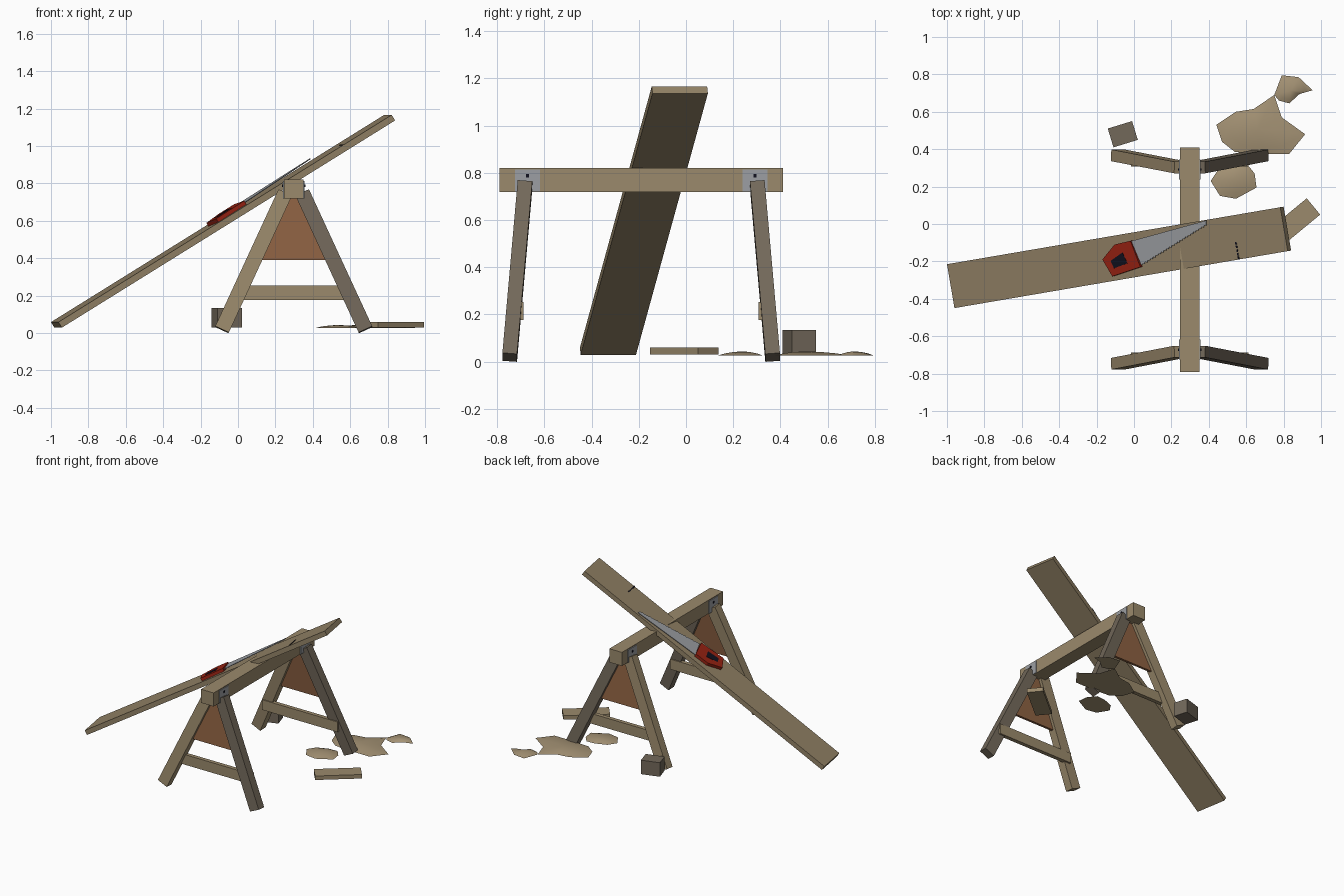
import bpy, bmesh, math
from mathutils import Vector, Matrix

if "Cube" in bpy.data.objects:
    bpy.data.objects.remove(bpy.data.objects["Cube"])


def material(name, rgb):
    m = bpy.data.materials.new(name)
    lin = [(c / 255 / 12.92) if c < 11 else ((c / 255 + 0.055) / 1.055) ** 2.4 for c in rgb]
    m.diffuse_color = (*lin, 1)
    m.use_nodes = True
    m.node_tree.nodes["Principled BSDF"].inputs["Base Color"].default_value = m.diffuse_color
    return m


WOOD = material("light wood", (155, 138, 108))
DARK = material("weathered wood", (114, 104, 90))
BOARD = material("plank wood", (146, 130, 102))
PANEL = material("brown panel", (142, 98, 66))
METAL = material("grey metal", (156, 159, 163))
RED = material("red paint", (152, 34, 18))
BLACK = material("dark navy", (16, 16, 30))
DUST = material("sawdust", (164, 146, 116))


def finish(name, bm, mat):
    bmesh.ops.recalc_face_normals(bm, faces=bm.faces)
    me = bpy.data.meshes.new(name)
    bm.to_mesh(me)
    bm.free()
    me.materials.append(mat)
    ob = bpy.data.objects.new(name, me)
    bpy.context.collection.objects.link(ob)
    return ob


def box(name, centre, size, mat, rot=Matrix()):
    bm = bmesh.new()
    bmesh.ops.create_cube(bm, size=1, matrix=Matrix.Translation(centre) @ rot @ Matrix.Diagonal((*size, 1)))
    return finish(name, bm, mat)


def prism(name, bottom, top, mat):
    bm = bmesh.new()
    a = [bm.verts.new(p) for p in bottom]
    b = [bm.verts.new(p) for p in top]
    bm.faces.new(a)
    bm.faces.new(b)
    n = len(a)
    for i in range(n):
        bm.faces.new((a[i], a[(i + 1) % n], b[(i + 1) % n], b[i]))
    return finish(name, bm, mat)


def stick(name, start, end, width, depth, mat):
    # square-ended timber running from start to end
    start, end = Vector(start), Vector(end)
    d = (end - start).normalized()
    x = Vector((0, 1, 0)).cross(d).normalized()
    rot = Matrix((x, d.cross(x), d)).transposed().to_4x4()
    return box(name, (start + end) / 2, (width, depth, (end - start).length), mat, rot)


# Sawhorse
CX, CY = 0.298, -0.19
box("beam", (CX, CY, 0.77), (0.105, 1.2, 0.102), WOOD)
for sy, end in ((-1, "front"), (1, "back")):
    for sx, side, mat in ((-1, "left", WOOD), (1, "right", DARK)):
        stick(f"{end}_{side}_leg", (CX + sx * 0.384, CY + sy * 0.557, 0.018),
              (CX + sx * 0.046, CY + sy * 0.492, 0.75), 0.08, 0.062, mat)
        box(f"{end}_{side}_bracket", (CX + sx * 0.0545, CY + sy * 0.482, 0.767), (0.006, 0.107, 0.094), METAL)
        box(f"{end}_{side}_nail", (CX + sx * 0.058, CY + sy * 0.482, 0.787), (0.008, 0.012, 0.014), BLACK)
    box(f"{end}_rung", (CX, CY + sy * 0.513, 0.215), (0.63, 0.03, 0.076), WOOD)
    # gusset panel leaning with the legs
    outline = [(-0.185, 0.522, 0.39), (0.185, 0.522, 0.39), (0.045, 0.494, 0.72), (-0.045, 0.494, 0.72)]
    layers = [[(CX + x, CY + sy * (y + t), z) for x, y, z in outline] for t in (-0.009, 0.009)]
    prism(f"{end}_gusset", *layers, PANEL)

# Leaning plank
YAW, PITCH = math.radians(9.7), math.radians(31.5)
ROT = Matrix.Rotation(YAW, 4, 'Z') @ Matrix.Rotation(-PITCH, 4, 'Y')
TOP = Vector((-0.089, -0.18, 0.6125))
NORMAL = ROT.to_3x3() @ Vector((0, 0, 1))
box("plank", TOP - NORMAL * 0.0175, (2.12, 0.238, 0.035), BOARD, ROT)


def on_plank(x, y, h):
    # point above (x, y) on the sloping top face, lifted by h along its normal
    u = (x - TOP.x) * math.cos(YAW) + (y - TOP.y) * math.sin(YAW)
    return Vector((x, y, TOP.z + u * math.tan(PITCH))) + NORMAL * h


def plate(name, pts, low, high, mat):
    return prism(name, [on_plank(x, y, low) for x, y in pts], [on_plank(x, y, high) for x, y in pts], mat)


# Pencil cutting line
for i in range(5):
    x, y = 0.541 + i * 0.0035, -0.095 - i * 0.02
    plate(f"cut_mark_{i}", [(x, y), (x + 0.007, y), (x + 0.009, y - 0.014), (x + 0.002, y - 0.014)],
          0, 0.003, BLACK)

# Handsaw: toothed blade, handle and grip hole
heel, toe = Vector((0.047, -0.222)), Vector((0.392, -0.008))
across = Vector((-0.53, 0.85))
teeth = [toe.lerp(heel, i / 48) + across * (0.007 if i % 2 else 0) for i in range(49)]
plate("saw_blade", [(-0.008, -0.09), (0.392, 0.02)] + [tuple(t) for t in teeth], 0.009, 0.013, METAL)
plate("saw_handle", [(-0.158, -0.188), (-0.093, -0.108), (-0.008, -0.088), (0.045, -0.228), (-0.105, -0.278)],
      0.0, 0.022, RED)
plate("handle_hole", [(-0.113, -0.195), (-0.05, -0.15), (-0.024, -0.208), (-0.095, -0.235)],
      0.02, 0.0235, BLACK)

# Loose offcuts
box("square_block", (-0.06, 0.48, 0.081), (0.136, 0.105, 0.105), DARK, Matrix.Rotation(math.radians(17), 4, 'Z'))
box("offcut", (0.836, -0.008, 0.045), (0.32, 0.113, 0.03), WOOD, Matrix.Rotation(math.radians(39.5), 4, 'Z'))

# Sawdust heaps: outlines raised into low, smooth mounds
HEAPS = {
    "large_heap": [(0.44, 0.53), (0.545, 0.60), (0.64, 0.615), (0.75, 0.69), (0.79, 0.57), (0.915, 0.48),
                   (0.83, 0.375), (0.70, 0.375), (0.54, 0.385), (0.47, 0.44)],
    "small_heap": [(0.41, 0.23), (0.45, 0.29), (0.53, 0.32), (0.60, 0.325), (0.645, 0.27), (0.655, 0.195),
                   (0.545, 0.135), (0.46, 0.15)],
    "far_heap": [(0.75, 0.69), (0.79, 0.795), (0.88, 0.785), (0.955, 0.715), (0.885, 0.695), (0.83, 0.645),
                 (0.775, 0.66)],
}
for name, pts in HEAPS.items():
    bm = bmesh.new()
    n = len(pts)
    cx, cy = sum(p[0] for p in pts) / n, sum(p[1] for p in pts) / n
    rings = [[bm.verts.new((cx + (x - cx) * s, cy + (y - cy) * s, z)) for x, y in pts]
             for s, z in ((1, 0.026), (0.7, 0.035), (0.35, 0.041))]
    tip = bm.verts.new((cx, cy, 0.043))
    for i in range(n):
        j = (i + 1) % n
        for a, b in zip(rings, rings[1:]):
            bm.faces.new((a[i], a[j], b[j], b[i]))
        bm.faces.new((rings[-1][i], rings[-1][j], tip))
    bm.faces.new(rings[0])
    ob = finish(name, bm, DUST)
    for f in ob.data.polygons:
        f.use_smooth = len(f.vertices) < 5
